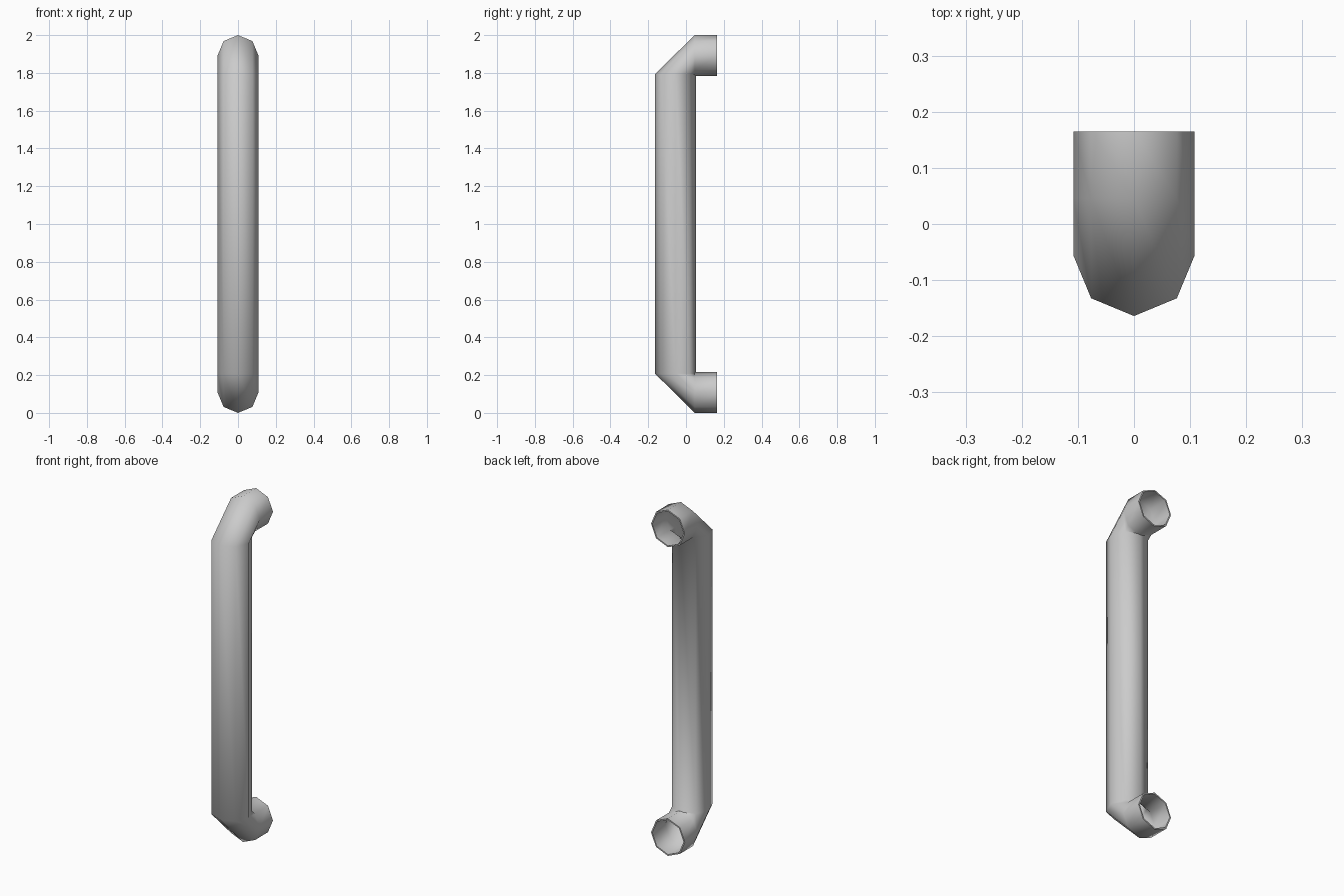
import bpy, bmesh, math

if "Cube" in bpy.data.objects:
    bpy.data.objects.remove(bpy.data.objects["Cube"])

SIDES, R, WALL = 8, 0.108, 0.008
Y_POST = -0.056          # centre line of the upright
Z_LOW, Z_TOP = 0.108, 1.892   # centre lines of the two arms

# Stations along the pipe: (centre y, centre z, direction angle in the y-z plane)
path = [(0.165, Z_LOW, 180), (0.046, Z_LOW, 180),
        (Y_POST, 0.208, 90), (Y_POST, 1.794, 90),
        (0.046, Z_TOP, 0), (0.165, Z_TOP, 0)]


def ring(bm, y, z, angle, radius):
    """Octagonal cross-section perpendicular to the pipe direction."""
    a = math.radians(angle)
    verts = []
    for i in range(SIDES):
        t = 2 * math.pi * i / SIDES
        u, v = radius * math.cos(t), radius * math.sin(t)
        verts.append(bm.verts.new((u, y - v * math.sin(a), z + v * math.cos(a))))
    return verts


bm = bmesh.new()
# Outer skin along the path, then the inner skin back, joined at the open ends
rings = [ring(bm, *p, R) for p in path]
rings += [ring(bm, *p, R - WALL) for p in reversed(path)]
for a, b in zip(rings, rings[1:] + rings[:1]):
    for i in range(SIDES):
        j = (i + 1) % SIDES
        bm.faces.new((a[i], a[j], b[j], b[i]))
bmesh.ops.recalc_face_normals(bm, faces=bm.faces)

mesh = bpy.data.meshes.new("bent_pipe")
bm.to_mesh(mesh)
bm.free()
pipe = bpy.data.objects.new("bent_pipe", mesh)
bpy.context.collection.objects.link(pipe)

# Smooth round the pipe and bends, sharp at the end rims
bpy.context.view_layer.objects.active = pipe
pipe.select_set(True)
bpy.ops.object.shade_smooth_by_angle(angle=math.radians(60))
